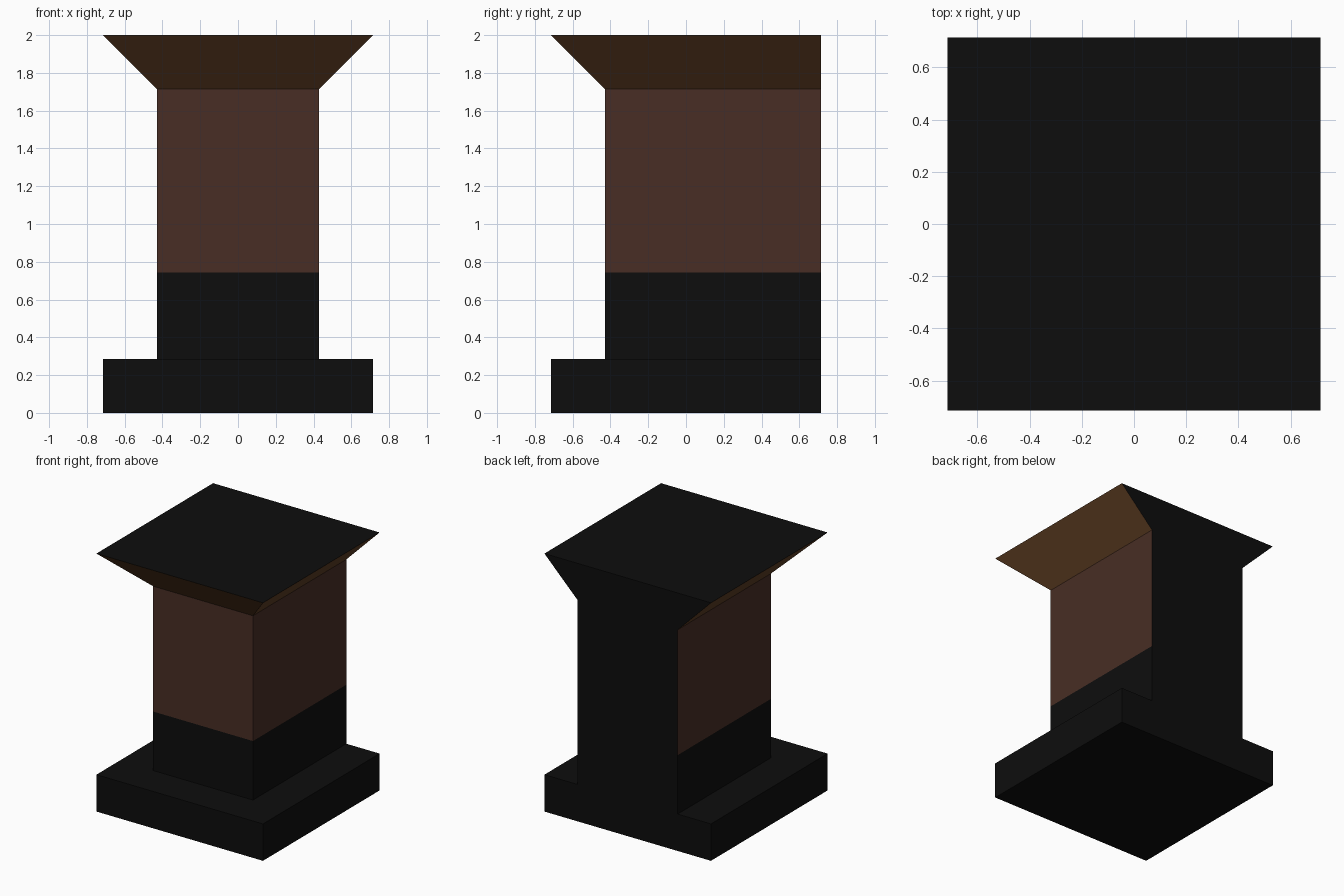
import bpy, bmesh

if "Cube" in bpy.data.objects:
    bpy.data.objects.remove(bpy.data.objects["Cube"])

U = 1 / 7                      # grid unit of the model
WIDE, NARROW = 5 * U, 3 * U    # half widths of slab and shaft


def material(name, rgb):
    m = bpy.data.materials.new(name)
    m.diffuse_color = (*rgb, 1)
    m.use_nodes = True
    m.node_tree.nodes["Principled BSDF"].inputs["Base Color"].default_value = m.diffuse_color
    return m


black = material("black", (0.004, 0.004, 0.004))
brown = material("dark brown", (0.065, 0.027, 0.018))
wood = material("warm wood", (0.125, 0.053, 0.019))


def block(name, z0, z1, h0, h1, side, bottom=False, top=False):
    """Square block from half width h0 to h1, with its back flush at y = WIDE."""
    bm = bmesh.new()
    rings = [[bm.verts.new(p) for p in
              ((-h, -h, z), (h, -h, z), (h, WIDE, z), (-h, WIDE, z))]
             for z, h in ((z0, h0), (z1, h1))]
    lo, hi = rings
    for i in range(4):
        j = (i + 1) % 4
        bm.faces.new((lo[i], lo[j], hi[j], hi[i]))
    if bottom:
        bm.faces.new(lo[::-1])
    if top:
        bm.faces.new(hi)
    bm.normal_update()
    # back, top and bottom faces are black, the rest take the side colour
    for f in bm.faces:
        f.material_index = 1 if f.normal.y > 0.9 or abs(f.normal.z) > 0.9 else 0
    me = bpy.data.meshes.new(name)
    bm.to_mesh(me)
    bm.free()
    me.materials.append(side)
    me.materials.append(black)
    ob = bpy.data.objects.new(name, me)
    bpy.context.collection.objects.link(ob)


# Foot slab, two-tone shaft and flared top
block("base_slab", 0, 2 * U, WIDE, WIDE, black, bottom=True, top=True)
block("lower_shaft", 2 * U, 5.2 * U, NARROW, NARROW, black)
block("upper_shaft", 5.2 * U, 12 * U, NARROW, NARROW, brown)
block("flared_top", 12 * U, 2, NARROW, WIDE, wood, top=True)
